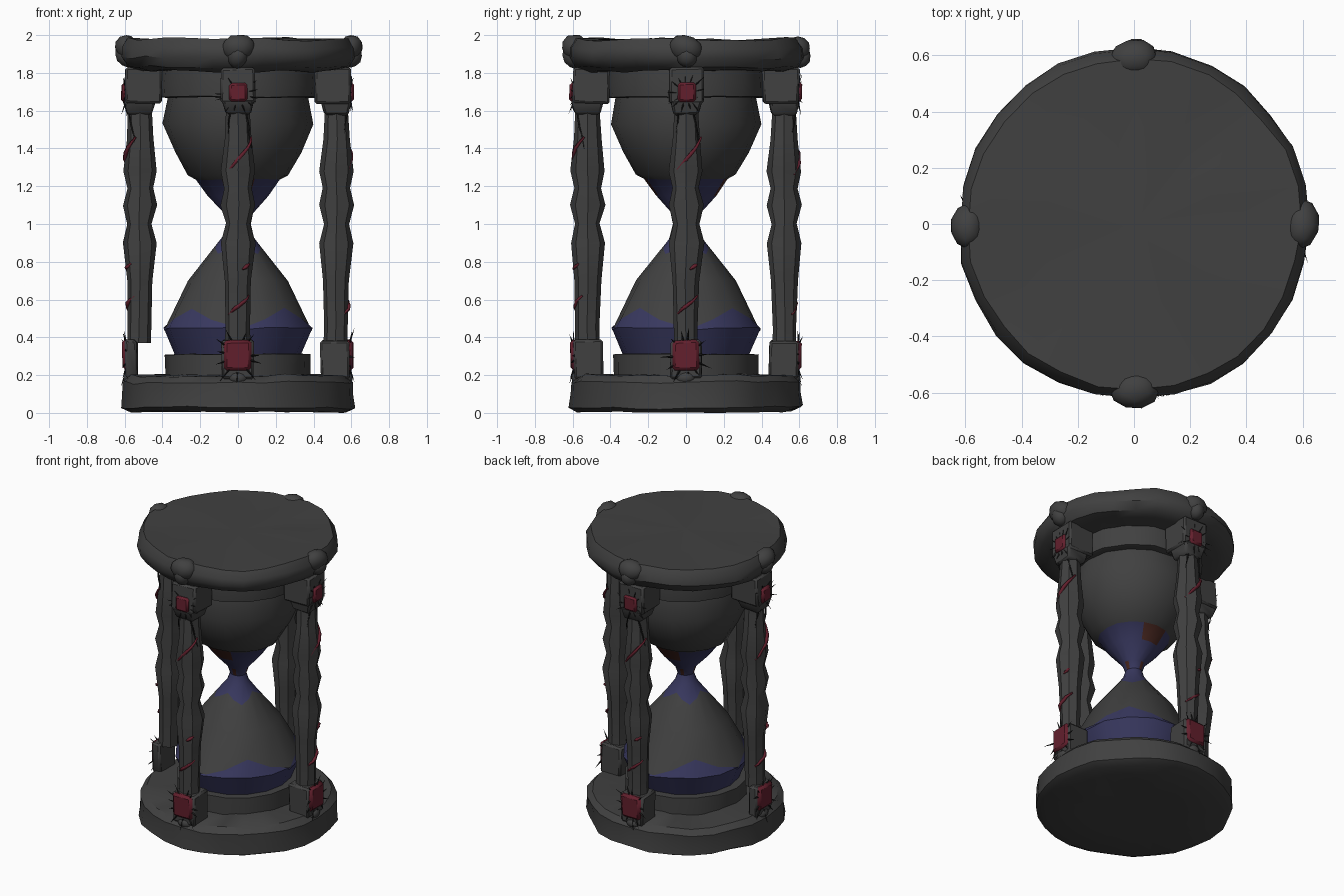
import bpy, bmesh, math, random
from mathutils import Vector, Matrix, noise

if "Cube" in bpy.data.objects:
    bpy.data.objects.remove(bpy.data.objects["Cube"])

random.seed(4)


def material(name, rgb):
    m = bpy.data.materials.new(name)
    m.diffuse_color = (*rgb, 1)
    m.use_nodes = True
    m.node_tree.nodes["Principled BSDF"].inputs["Base Color"].default_value = m.diffuse_color
    return m


CHARCOAL = material("charcoal", (0.052, 0.052, 0.052))
BLUE = material("dusky_blue_sand", (0.04, 0.04, 0.115))
RED = material("dark_red", (0.125, 0.014, 0.026))
RUST = material("rust", (0.07, 0.022, 0.016))
BLACK = material("thorn_black", (0.012, 0.012, 0.012))


def finish(name, bm, mats, rough=0.0, angle=40):
    """Roughen, recalculate normals, and turn a bmesh into an object."""
    for v in bm.verts:
        v.co += noise.noise_vector(v.co * 5 + Vector((3, 1, 7))) * rough
        v.co.z = min(2.0, max(0.0, v.co.z))
    bmesh.ops.recalc_face_normals(bm, faces=bm.faces)
    me = bpy.data.meshes.new(name)
    for f in bm.faces:
        f.smooth = True
    bm.to_mesh(me)
    bm.free()
    me.set_sharp_from_angle(angle=math.radians(angle))
    for m in mats:
        me.materials.append(m)
    ob = bpy.data.objects.new(name, me)
    bpy.context.collection.objects.link(ob)
    return ob


def lathe(name, prof, n, centre=(0, 0), mats=(CHARCOAL,), rough=0.0, wave=None,
          rule=None, angle=40):
    """Spin (radius, z) points; wave shifts a ring by angle, rule picks face colour."""
    bm = bmesh.new()
    rings = []
    for k, (r, z) in enumerate(prof):
        ring = []
        for i in range(n):
            a = 2 * math.pi * i / n
            rr, zz = wave(k, a, r, z) if wave else (r, z)
            ring.append(bm.verts.new((centre[0] + rr * math.cos(a),
                                      centre[1] + rr * math.sin(a), zz)))
        rings.append(ring)
    for k in range(len(rings) - 1):
        for i in range(n):
            j = (i + 1) % n
            f = bm.faces.new((rings[k][i], rings[k][j], rings[k + 1][j], rings[k + 1][i]))
            if rule:
                f.material_index = rule(k, 360 * (i + 0.5) / n)
    for ring in (rings[0], rings[-1]):
        mid = bm.verts.new(sum((v.co for v in ring), Vector()) / n)
        for i in range(n):
            bm.faces.new((ring[i], ring[(i + 1) % n], mid))
    return finish(name, bm, mats, rough, angle)


def block(name, a, r0, r1, half, z0, z1, mat=CHARCOAL, rough=0.01, taper=1.0, bevel=0.012):
    """Lumpy box facing outward at angle a; taper narrows its lower end."""
    bm = bmesh.new()
    bmesh.ops.create_cube(bm, size=1)
    for v in bm.verts:
        s = taper if v.co.z < 0 else 1
        v.co = Vector(((r0 + r1) / 2 + v.co.x * (r1 - r0) * s, v.co.y * 2 * half * s,
                       (z0 + z1) / 2 + v.co.z * (z1 - z0)))
    bmesh.ops.bevel(bm, geom=bm.edges[:], offset=bevel, segments=1, affect='EDGES')
    bmesh.ops.rotate(bm, verts=bm.verts, matrix=Matrix.Rotation(a, 3, 'Z'))
    return finish(name, bm, [mat], rough)


def knob(name, a, r, z, size, rough=0.02):
    """Rock-like lump on a disk rim."""
    bm = bmesh.new()
    bmesh.ops.create_icosphere(bm, subdivisions=2, radius=1)
    for v in bm.verts:
        v.co = Vector((r + v.co.x * size[0], v.co.y * size[1], z + v.co.z * size[2]))
    bmesh.ops.rotate(bm, verts=bm.verts, matrix=Matrix.Rotation(a, 3, 'Z'))
    return finish(name, bm, [CHARCOAL], rough)


def vine(name, a, z0, z1, start, turn, radius, width, mat):
    """Thin strand winding round a post."""
    cu = bpy.data.curves.new(name, 'CURVE')
    cu.dimensions = '3D'
    cu.bevel_depth, cu.bevel_resolution = width, 0
    cu.use_fill_caps = True
    sp = cu.splines.new('POLY')
    sp.points.add(7)
    for i, p in enumerate(sp.points):
        t = i / 7
        b = a + start + turn * t
        rr = radius + random.uniform(-0.006, 0.006)
        p.co = (0.52 * math.cos(a) + rr * math.cos(b), 0.52 * math.sin(a) + rr * math.sin(b),
                z0 + (z1 - z0) * t, 1)
        p.radius = 1 - 0.6 * abs(2 * t - 1)
    cu.materials.append(mat)
    bpy.context.collection.objects.link(bpy.data.objects.new(name, cu))


def thorns(name, a, r, z, half, height, count):
    """Spikes sprouting around a red gem."""
    bm = bmesh.new()
    rot = Matrix.Rotation(a, 3, 'Z')
    for i in range(count):
        t = 2 * math.pi * (i + random.random() * 0.6) / count
        out = Vector((random.uniform(0.0, 0.5), math.cos(t), math.sin(t))).normalized()
        base = Vector((r, half * math.cos(t), z + height * math.sin(t)))
        side = out.cross(Vector((1, 0, 0))).normalized() * 0.007
        tip = base + out * random.uniform(0.04, 0.085)
        vs = [bm.verts.new(rot @ p) for p in
              (base + side, base - side, base + Vector((0.01, 0, 0)), tip)]
        for f in ((0, 1, 2), (0, 1, 3), (1, 2, 3), (2, 0, 3)):
            bm.faces.new([vs[k] for k in f])
    finish(name, bm, [BLACK])


# Stone base and top disks
lathe("base_disk", [(0.3, 0.015), (0.57, 0.008), (0.615, 0.03), (0.608, 0.1), (0.61, 0.16),
                    (0.575, 0.195), (0.3, 0.2)], 28, rough=0.018)
lathe("top_disk", [(0.3, 1.81), (0.52, 1.81), (0.59, 1.83), (0.625, 1.88), (0.622, 1.93),
                   (0.59, 1.978), (0.3, 1.978)], 28, rough=0.018)

# Collars holding the glass
lathe("lower_collar", [(0.385, 0.18), (0.385, 0.2), (0.385, 0.31), (0.36, 0.312)], 16, rough=0.006)
lathe("upper_collar", [(0.40, 1.67), (0.42, 1.675), (0.425, 1.74), (0.42, 1.83)], 16, rough=0.008)


# Glass bulbs, with sand regions bounded by wavy rings
def glass_wave(k, a, r, z):
    peak = math.cos(4 * a)               # +1 on the axes, -1 on the diagonals
    if k == 2:                           # heaped sand line in the lower bulb
        z = 0.495 - 0.06 * peak
        r = 0.395 - max(0, z - 0.45) * 0.48 if z > 0.45 else 0.392
    if k == 4:                           # sand hanging below the neck
        z = 0.87 + 0.03 * peak
        r = 0.07 + (0.95 - z) * 0.72
    return r, z


def glass_rule(k, deg):
    near_y = min(abs(deg - 90), abs(deg - 270)) < 15
    if k == 8 and near_y:
        return 2
    if k == 6 and int(deg / 22.5) % 4 == 0:
        return 2
    return 1 if k in (0, 1, 4, 5, 6, 7, 8) else 0


lathe("glass_and_sand", [(0.33, 0.30), (0.395, 0.45), (0.37, 0.5), (0.265, 0.7), (0.12, 0.87),
                         (0.068, 0.95), (0.052, 1.0), (0.07, 1.05), (0.16, 1.15), (0.222, 1.237),
                         (0.265, 1.26), (0.335, 1.38), (0.4, 1.53), (0.37, 1.68)],
      16, mats=(CHARCOAL, BLUE, RUST), rough=0.006, wave=glass_wave, rule=glass_rule, angle=35)

# Four posts with their blocks, capitals, gems, vines and thorns
POST = [(0.064, 0.37), (0.062, 0.45), (0.07, 0.7), (0.092, 0.9), (0.066, 1.0), (0.092, 1.1),
        (0.07, 1.19), (0.09, 1.28), (0.07, 1.45), (0.06, 1.64)]
for i, side in enumerate(("right", "back", "left", "front")):
    a = i * math.pi / 2
    c = (0.52 * math.cos(a), 0.52 * math.sin(a))
    lathe(side + "_post", POST, 8, c, rough=0.008)
    inner = 0.53 if side == "left" else 0.44       # the left block is broken away inside
    block(side + "_foot_block", a, inner, 0.595, 0.083, 0.18, 0.385)
    block(side + "_capital", a, 0.405, 0.6, 0.092, 1.64, 1.83)
    block(side + "_capital_neck", a, 0.435, 0.605, 0.085, 1.58, 1.66, taper=0.75)
    block(side + "_foot_gem", a, 0.57, 0.612, 0.072, 0.225, 0.385, RED, 0.008, bevel=0.016)
    block(side + "_capital_gem", a, 0.575, 0.615, 0.048, 1.65, 1.75, RED, 0.008, bevel=0.012)
    thorns(side + "_foot_thorns", a, 0.59, 0.3, 0.07, 0.085, 11)
    thorns(side + "_capital_thorns", a, 0.59, 1.69, 0.05, 0.05, 13)
    vine(side + "_upper_red_vine", a, 1.26, 1.46, -0.9, 2.2, 0.078, 0.014, RED)
    vine(side + "_lower_red_vine", a, 0.52, 0.62, -0.9, 2.0, 0.064, 0.013, RED)
    vine(side + "_small_red_vine", a, 0.76, 0.79, 0.3, 0.6, 0.076, 0.012, RED)
    vine(side + "_upper_thorn_vine", a, 1.40, 1.66, 1.3, -0.9, 0.07, 0.006, BLACK)
    vine(side + "_second_thorn_vine", a, 1.48, 1.66, -0.9, 0.5, 0.07, 0.005, BLACK)
    # Rim lumps
    knob(side + "_top_knob", a, 0.592, 1.93, (0.066, 0.085, 0.07))
    knob(side + "_lower_top_knob", a, 0.60, 1.89, (0.06, 0.055, 0.06))
    knob(side + "_base_knob", a, 0.575, 0.185, (0.035, 0.05, 0.035), 0.008)
